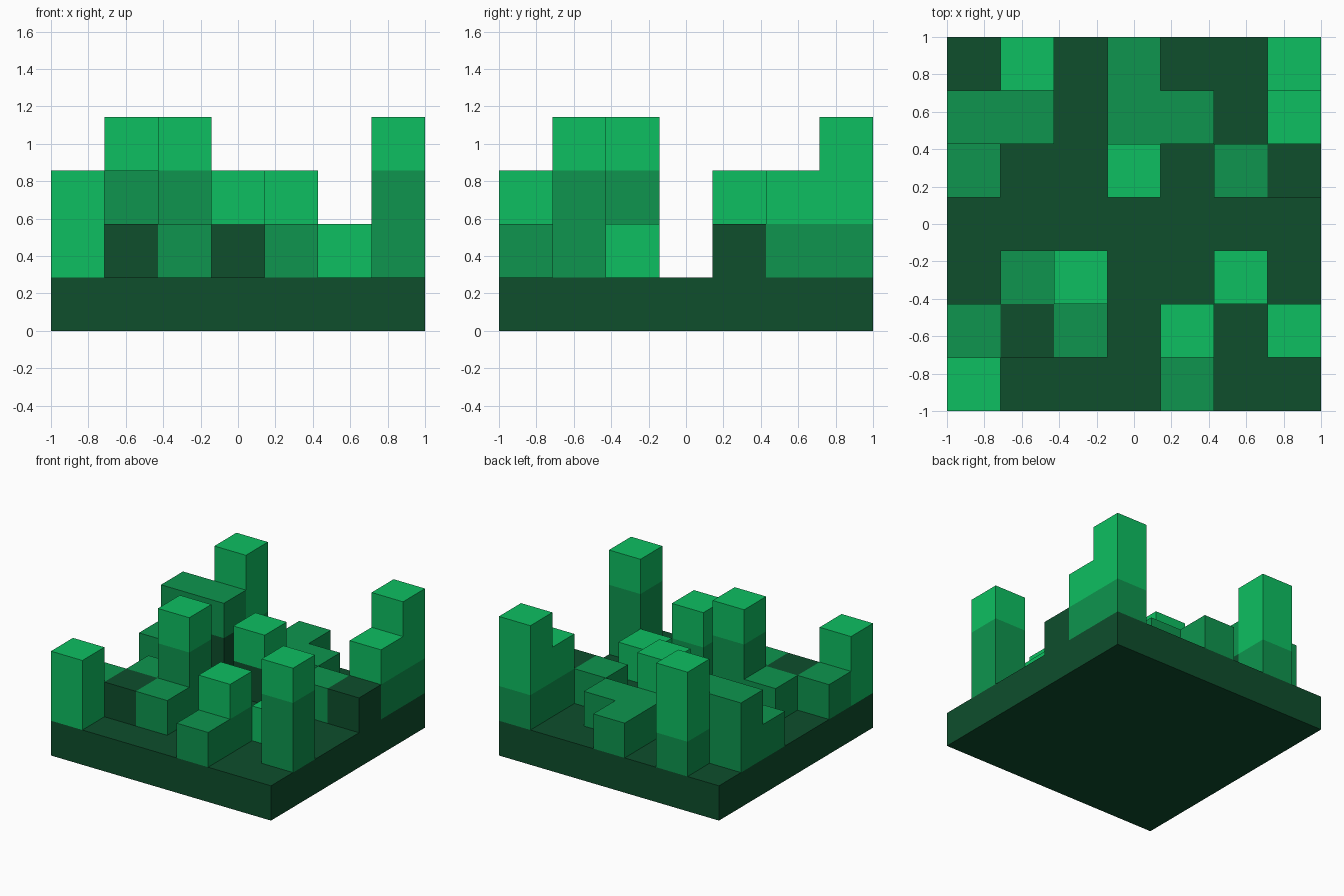
import bpy
import bmesh
from mathutils import Matrix, Vector

cube = bpy.data.objects.get("Cube")
if cube:
    bpy.data.objects.remove(cube, do_unlink=True)

N = 7
U = 2 / N  # edge of one block


def srgb(r, g, b):
    lin = [c / 255 / 12.92 if c / 255 <= 0.04045 else ((c / 255 + 0.055) / 1.055) ** 2.4
           for c in (r, g, b)]
    return (*lin, 1)


def make_material(name, colour):
    mat = bpy.data.materials.new(name)
    mat.use_nodes = True
    mat.diffuse_color = colour
    bsdf = next(n for n in mat.node_tree.nodes if n.type == 'BSDF_PRINCIPLED')
    bsdf.inputs["Base Color"].default_value = colour
    bsdf.inputs["Roughness"].default_value = 0.8
    return mat


KEYS = "DML"
MATERIALS = [make_material("dark_green", srgb(14, 78, 44)),
             make_material("medium_green", srgb(14, 149, 78)),
             make_material("light_green", srgb(13, 191, 97))]


def make_stack(name, x, y, z, width, colours):
    """Square block stack, one colour letter per level from the bottom up."""
    levels = len(colours)
    bm = bmesh.new()
    size = Matrix.Diagonal((width, width, levels * U, 1))
    bmesh.ops.create_cube(bm, size=1, matrix=Matrix.Translation((x, y, z + levels * U / 2)) @ size)
    # Cut the sides only where the colour changes
    for k in range(1, levels):
        if colours[k] != colours[k - 1]:
            bmesh.ops.bisect_plane(bm, geom=bm.verts[:] + bm.edges[:] + bm.faces[:],
                                   plane_co=Vector((0, 0, z + k * U)), plane_no=Vector((0, 0, 1)))
    # Colour each face by its height
    used = sorted(set(colours), key=KEYS.index)
    for f in bm.faces:
        k = int((f.calc_center_median().z - z) / U + 1e-4 - (0.5 if f.normal.z > 0.5 else 0))
        f.material_index = used.index(colours[max(0, min(levels - 1, k))])
    mesh = bpy.data.meshes.new(name)
    bm.to_mesh(mesh)
    bm.free()
    for c in used:
        mesh.materials.append(MATERIALS[KEYS.index(c)])
    obj = bpy.data.objects.new(name, mesh)
    bpy.context.collection.objects.link(obj)


# Base slab
make_stack("base_slab", 0, 0, 0, 2, "D")

# Towers above the slab: back row first, left to right, "-" is bare slab
PLAN = [
    "-   MLL -   M  -  -  MLL",
    "MM  DM  -   M  M  -  ML",
    "M   -   -   DL -  M  D",
    "-   -   -   -  -  -  -",
    "-   M   MML -  -  L  -",
    "M   D   M   -  ML -  MML",
    "LL  -   -   -  M  -  -",
]
for r, row in enumerate(PLAN):
    for c, colours in enumerate(row.split()):
        if colours != "-":
            make_stack(f"tower_row{N - r}_column{c + 1}",
                       (c - 3) * U, (3 - r) * U, U, U, colours)
